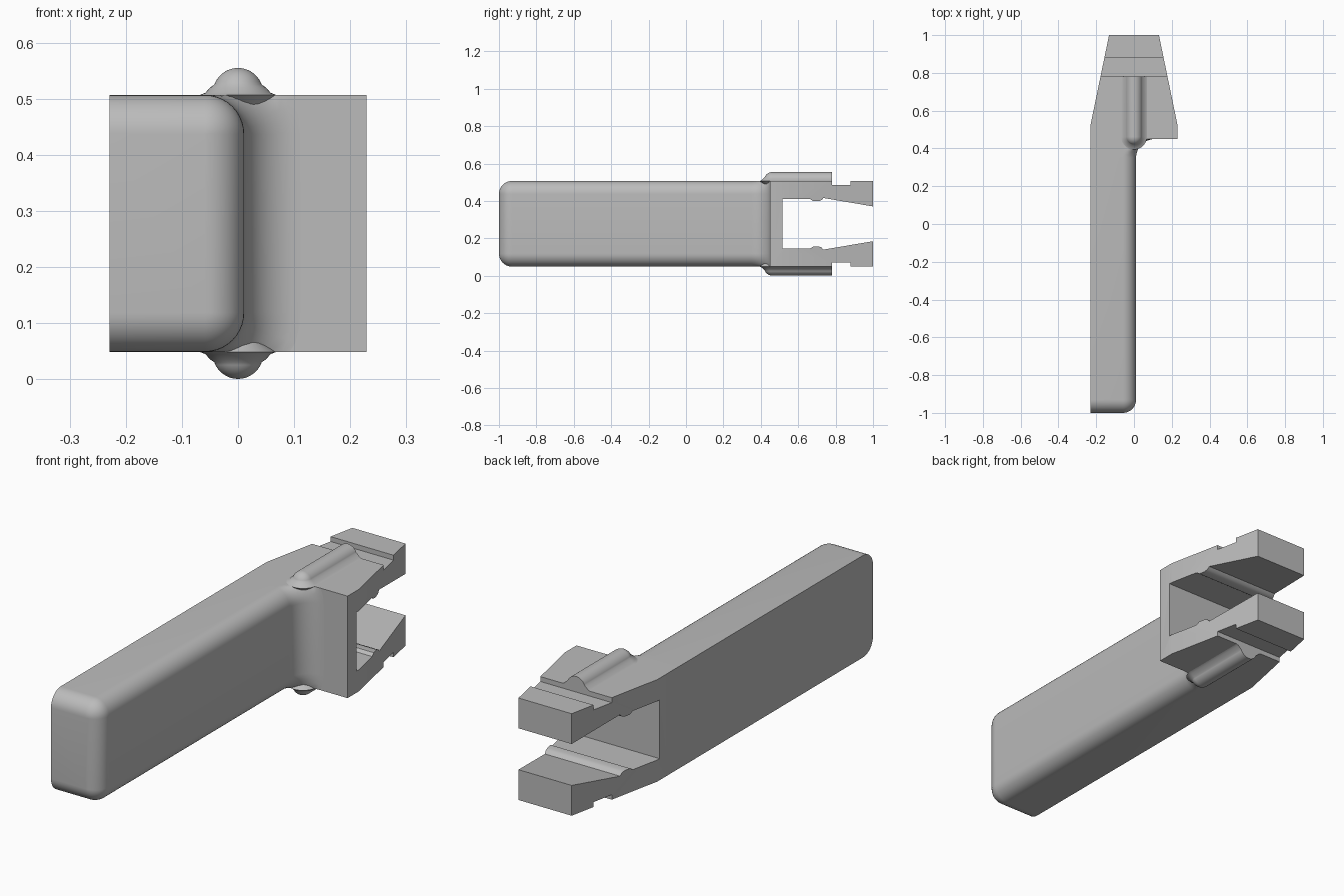
import bpy, bmesh
from math import sin, cos, pi, radians

cube = bpy.data.objects.get("Cube")
if cube:
    bpy.data.objects.remove(cube)

grey = bpy.data.materials.new("plain grey")
grey.use_nodes = True
GREY = (0.5, 0.5, 0.5, 1)
grey.diffuse_color = GREY
grey.node_tree.nodes["Principled BSDF"].inputs["Base Color"].default_value = GREY

HALF = 0.229            # half width and half height of the body
MID = 0.278             # height of the plane of symmetry
SEG = 10                # segments per quarter round


def finish(name, bm):
    bmesh.ops.remove_doubles(bm, verts=bm.verts, dist=0.0001)
    bmesh.ops.recalc_face_normals(bm, faces=bm.faces)
    mesh = bpy.data.meshes.new(name)
    bm.to_mesh(mesh)
    bm.free()
    mesh.materials.append(grey)
    ob = bpy.data.objects.new(name, mesh)
    bpy.context.collection.objects.link(ob)
    bpy.ops.object.select_all(action="DESELECT")
    ob.select_set(True)
    bpy.context.view_layer.objects.active = ob
    bpy.ops.object.shade_smooth_by_angle(angle=radians(32))
    return ob


def loft(name, rings):
    """Skin closed rings of equal length and cap both ends."""
    bm = bmesh.new()
    loops = [[bm.verts.new(p) for p in ring] for ring in rings]
    n = len(loops[0])
    for a, b in zip(loops, loops[1:]):
        for i in range(n):
            j = (i + 1) % n
            bm.faces.new((a[i], a[j], b[j], b[i]))
    bm.faces.new(loops[0])
    bm.faces.new(loops[-1])
    return finish(name, bm)


# Handle: rounded section, rounded free end, flared fillet into the head
ROUND, FLARE = 0.07, 0.1
HANDLE_X, HEAD_Y = 0.011, 0.45


def handle_ring(y, grow):
    radius = ROUND + grow
    cx, cz = HANDLE_X - ROUND, HALF - ROUND
    top = []
    for i in range(SEG + 1):
        a = i / SEG * pi / 2
        top.append((cx + radius * cos(a), min(cz + radius * sin(a), HALF)))
    top.append((-HALF, min(HALF, HALF + grow)))
    half = [(x, y, MID + z) for x, z in top]
    return half + [(x, y, MID - z) for x, z in reversed(top)]


steps = [i / SEG * pi / 2 for i in range(SEG + 1)]
rings = [handle_ring(-1 + ROUND * (1 - cos(a)), ROUND * (sin(a) - 1)) for a in steps]
rings += [handle_ring(HEAD_Y - FLARE + FLARE * sin(a), FLARE * (1 - cos(a))) for a in steps]
loft("handle", rings)

# Clip head: forked side profile, symmetric about the middle plane
upper = [(HEAD_Y, 0.229), (0.78, 0.229), (0.78, 0.207), (0.88, 0.207), (0.88, 0.229),
         (1.0, 0.229), (1.0, 0.093), (0.735, 0.138), (0.725, 0.127), (0.71, 0.121),
         (0.68, 0.121), (0.665, 0.132), (0.515, 0.132)]
outline = upper + [(y, -z) for y, z in reversed(upper)]
bm = bmesh.new()
face = bm.faces.new([bm.verts.new((-HALF, y, MID + z)) for y, z in outline])
out = bmesh.ops.extrude_face_region(bm, geom=[face])
for v in out["geom"]:
    if isinstance(v, bmesh.types.BMVert):
        v.co.x = HALF
# taper the jaws in plan beyond the shoulder
SHOULDER, TIP = 0.53, 0.132
bmesh.ops.bisect_plane(bm, geom=bm.verts[:] + bm.edges[:] + bm.faces[:],
                       plane_co=(0, SHOULDER, 0), plane_no=(0, 1, 0))
for v in bm.verts:
    t = max(0, (v.co.y - SHOULDER) / (1 - SHOULDER))
    v.co.x *= 1 + t * (TIP / HALF - 1)
finish("clip_head", bm)

# Ribs: domed section with a flared foot, rounded at the handle end
DOME, FOOT = 0.045, 0.068
section = [(0, 0.165), (0.03, 0.19), (0.05, 0.215), (FOOT, HALF),
           (0.058, 0.233), (0.05, 0.242)]
for i in range(SEG + 1):
    a = radians(20) + i / SEG * radians(70)
    section.append((DOME * cos(a), 0.232 + DOME * sin(a)))


def rib_ring(r, h, side):
    pts = [(r, 0.78)]
    for i in range(2 * SEG + 1):
        a = i / (2 * SEG) * pi
        pts.append((r * cos(a), 0.462 - r * sin(a)))
    pts.append((-r, 0.78))
    return [(x, y, MID + side * h) for x, y in pts]


for name, side in (("top_rib", 1), ("bottom_rib", -1)):
    loft(name, [rib_ring(r, h, side) for r, h in section])
